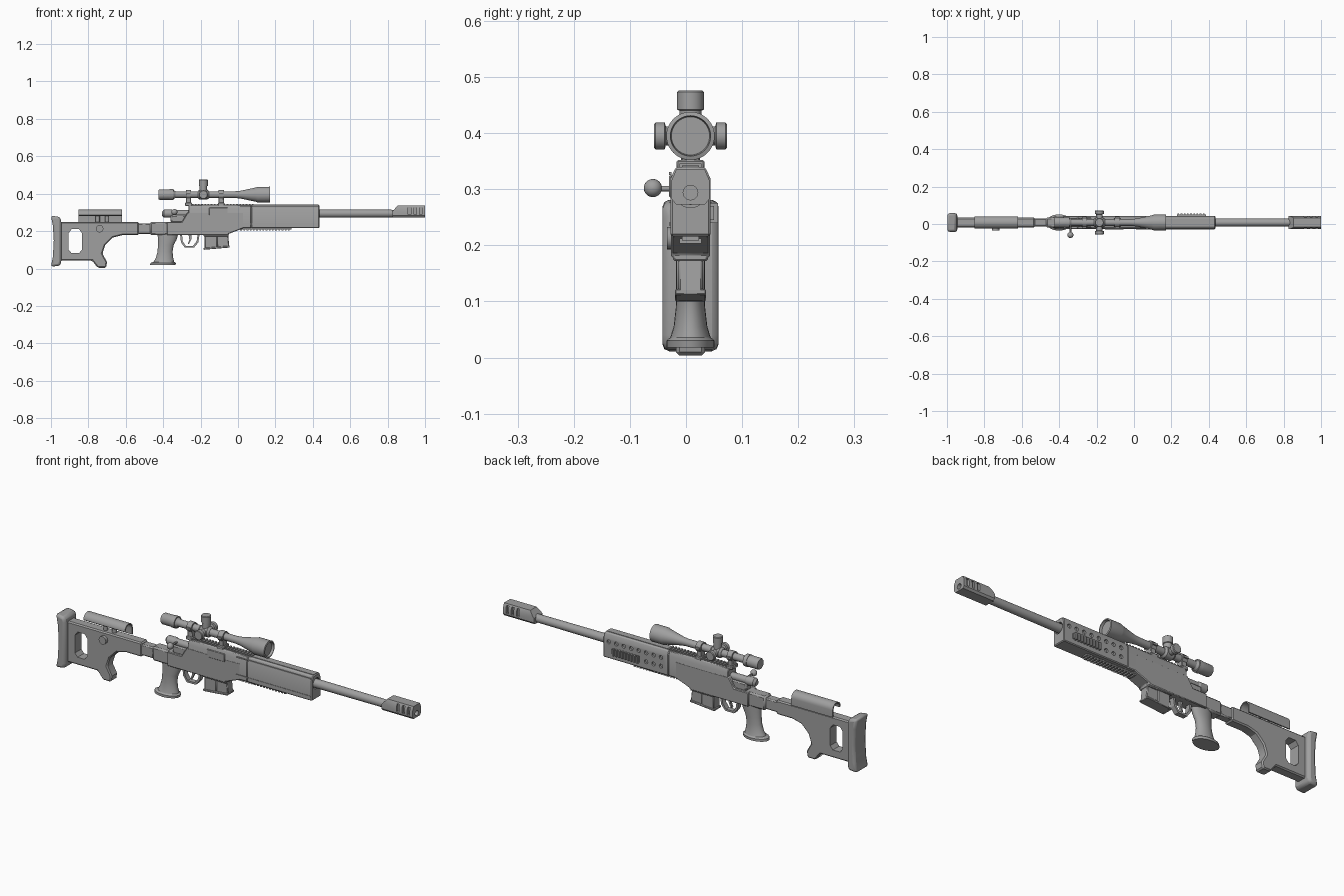
import bpy, bmesh, math
from mathutils import Matrix, Vector

if "Cube" in bpy.data.objects:
    bpy.data.objects.remove(bpy.data.objects["Cube"], do_unlink=True)

MID = 0.008      # y of the centre plane
BORE = 0.294     # z of the barrel axis
SIGHT = 0.395    # z of the scope axis

grey = bpy.data.materials.new("gunmetal grey")
grey.use_nodes = True
grey.diffuse_color = (0.35, 0.35, 0.35, 1)
grey.node_tree.nodes["Principled BSDF"].inputs["Base Color"].default_value = grey.diffuse_color
parts = []


def finish(name, bm, bevel=0.0, segments=1):
    bmesh.ops.recalc_face_normals(bm, faces=bm.faces)
    mesh = bpy.data.meshes.new(name)
    bm.to_mesh(mesh)
    bm.free()
    mesh.materials.append(grey)
    obj = bpy.data.objects.new(name, mesh)
    bpy.context.collection.objects.link(obj)
    parts.append(obj)
    if bevel:
        mod = obj.modifiers.new("Bevel", 'BEVEL')
        mod.width, mod.segments = bevel, segments
        mod.limit_method, mod.angle_limit = 'ANGLE', math.radians(40)
    return obj


def skin(name, rings, bevel=0.0, segments=1):
    """Join matching rings of points into a capped solid."""
    bm = bmesh.new()
    loops = [[bm.verts.new(p) for p in ring] for ring in rings]
    for a, b in zip(loops, loops[1:]):
        for i in range(len(a)):
            j = (i + 1) % len(a)
            bm.faces.new((a[i], a[j], b[j], b[i]))
    bm.faces.new(loops[0])
    bm.faces.new(loops[-1])
    return finish(name, bm, bevel, segments)


def side_shape(name, outline, width, bevel=0.0, y=MID, segments=1):
    """Extrude an (x, z) outline across y."""
    return skin(name, [[(x, y + s * width / 2, z) for x, z in outline] for s in (-1, 1)], bevel, segments)


def long_shape(name, outline, start, end, bevel=0.0):
    """Extrude a (y, z) outline along x; y is measured from the centre plane."""
    return skin(name, [[(x, MID + y, z) for y, z in outline] for x in (start, end)], bevel)


def box(name, x0, x1, z0, z1, width, y=MID, bevel=0.0):
    return side_shape(name, [(x0, z0), (x1, z0), (x1, z1), (x0, z1)], width, bevel, y)


def lathe(name, profile, origin, axis='X', sides=32):
    """Turn (distance, radius) points round an axis through origin."""
    turn = {'X': Matrix.Identity(3), 'Y': Matrix.Rotation(math.pi / 2, 3, 'Z'),
            'Z': Matrix.Rotation(-math.pi / 2, 3, 'Y')}[axis]
    angles = [math.tau * i / sides for i in range(sides)]
    return skin(name, [[Vector(origin) + turn @ Vector((d, r * math.cos(a), r * math.sin(a)))
                        for a in angles] for d, r in profile])


def rod(name, start, length, radius, axis='X', sides=24):
    return lathe(name, [(0, radius), (length, radius)], start, axis, sides)


def cut(target, cutters):
    """Subtract the cutters, keep the result, drop the cutters."""
    for cutter in cutters:
        mod = target.modifiers.new("Cut", 'BOOLEAN')
        mod.operation, mod.solver, mod.object = 'DIFFERENCE', 'EXACT', cutter
    graph = bpy.context.evaluated_depsgraph_get()
    mesh = bpy.data.meshes.new_from_object(target.evaluated_get(graph))
    target.modifiers.clear()
    target.data = mesh
    for cutter in cutters:
        parts.remove(cutter)
        bpy.data.objects.remove(cutter, do_unlink=True)


# Butt pad with a slightly dished back
side_shape("butt_pad", [(-1, .283), (-.95, .275), (-.945, .25), (-.945, .04), (-.95, .015),
                        (-1, .01), (-.99, .06), (-.985, .15), (-.99, .23)], .1, .012, segments=2)

# Stock with a thumb opening
stock = side_shape("stock", [(-.95, .25), (-.53, .25), (-.53, .178), (-.62, .178), (-.67, .165), (-.71, .125),
                             (-.725, .08), (-.70, .035), (-.705, .004), (-.75, .004), (-.78, .042),
                             (-.95, .042)], .052, .006)
cut(stock, [side_shape("opening", [(-.89, .21), (-.85, .21), (-.835, .19), (-.835, .1), (-.85, .082),
                                   (-.89, .082), (-.905, .1), (-.905, .19)], .3)])
rod("stock_knob", (-.74, MID - .042, .213), .03, .02, 'Y')

# Cheek rest: a thin arched shell on two posts
arch = [(.032 * math.cos(a), .285 + .03 * math.sin(a)) for a in [math.pi * i / 12 for i in range(13)]]
inner = [(y * .82, z - .005) for y, z in reversed(arch)]
long_shape("cheek_rest", [(.032, .25)] + arch + inner + [(.026, .25)], -.853, -.62)
for x in (-.75, -.7):
    rod("cheek_post", (x, MID, .24), .07, .011, 'Z')

# Stock link and rear tube
box("stock_link", -.54, -.465, .185, .242, .044, bevel=.006)
box("rear_block", -.47, -.36, .178, .25, .056, bevel=.008)

# Lower chassis, holding the trigger and magazine
side_shape("chassis", [(-.38, .178), (-.38, .25), (-.3, .25), (-.27, .3), (.03, .3), (.03, .216),
                       (-.05, .185), (-.05, .178)], .07, .006)

# Faceted receiver and fore-end
facets = [(-.036, .216), (.036, .216), (.036, .318), (.026, .34), (-.026, .34), (-.036, .318)]
long_shape("receiver", [(y * .95, z) for y, z in facets], -.265, .07, .003)
fore_end = long_shape("fore_end", facets, .07, .435, .004)
back = MID + .026
cutters = [rod("bore", (.41, MID, BORE), .1, .027)]
cutters += [rod("vent", (.11 + .042 * i, back, .3), .05, .01, 'Y', 16) for i in range(8)]
cutters += [rod("vent", (.11 + .042 * i, back, .255), .05, .01, 'Y', 16) for i in range(3)]
cut(fore_end, cutters)
for z in (.235, .325):
    box("fore_end_strip", .01, .43, z, z + .006, .004, MID - .036)
box("ejection_port", -.155, -.055, .285, .325, .006, MID - .035, .002)

# Ribbed rails: side, underneath and on top
box("side_rail", .23, .385, .245, .27, .008, MID + .038)
for i in range(9):
    box("side_rail_rib", .232 + i * .017, .241 + i * .017, .24, .275, .014, MID + .042)
box("under_rail", .01, .285, .209, .22, .03)
for i in range(16):
    box("under_rail_rib", .012 + i * .017, .021 + i * .017, .203, .212, .04)
box("top_rail", -.25, .43, .335, .342, .03)
for i in range(20):
    box("top_rail_rib", -.248 + i * .017, -.239 + i * .017, .338, .346, .04)

# Bolt and its handle
rod("bolt_body", (-.36, MID, BORE), .12, .018)
lathe("bolt_shroud", [(0, .012), (.01, .022), (.05, .022), (.06, .016)], (-.405, MID, BORE))
box("bolt_bridge", -.36, -.26, .245, .285, .045, bevel=.006)
rod("bolt_handle", (-.34, -.055, .301), .06, .005, 'Y', 12)
ball = [(-.016 * math.cos(a), .016 * math.sin(a) + .0002) for a in [math.pi * i / 12 for i in range(13)]]
lathe("bolt_knob", ball, (-.34, -.059, .302), sides=24)

# Pistol grip: stacked ovals (height, centre, half length, half width)
ovals = [(.185, -.375, .055, .026), (.155, -.378, .05, .026), (.125, -.386, .042, .025), (.09, -.39, .04, .026),
         (.055, -.393, .047, .03), (.036, -.396, .055, .036), (.03, -.4, .068, .043), (.018, -.402, .068, .043)]
turns = [math.tau * i / 24 for i in range(24)]
skin("pistol_grip", [[(c + l * math.cos(a), MID + w * math.sin(a), z) for a in turns] for z, c, l, w in ovals])

# Trigger guard and trigger
guard = [(-.31, .185), (-.305, .14), (-.285, .112), (-.235, .112), (-.212, .14), (-.205, .185)]
hollow = [(-.258 + (x + .258) * .8, .185 + (z - .185) * .87) for x, z in reversed(guard)]
side_shape("trigger_guard", guard + hollow, .026)
side_shape("trigger", [(-.265, .185), (-.248, .185), (-.25, .155), (-.262, .13), (-.268, .132), (-.26, .155)], .012)

# Magazine in two stepped sections with ribs
side_shape("magazine_rear", [(-.178, .2), (-.11, .2), (-.11, .108), (-.178, .1)], .05, .004)
side_shape("magazine_front", [(-.112, .2), (-.055, .2), (-.046, .115), (-.112, .107)], .044, .004)
side_shape("magazine_floor", [(-.184, .1), (-.184, .11), (-.046, .122), (-.046, .112)], .056, .002)
box("magazine_well", -.185, -.05, .172, .19, .062, bevel=.003)

# Barrel and muzzle brake
lathe("barrel", [(0, .022), (.25, .021), (.6, .0195)], (.38, MID, BORE))
brake = long_shape("muzzle_brake", [(-.026, .273), (.026, .273), (.034, .283), (.034, .315), (.025, .336),
                                    (-.025, .336), (-.034, .315), (-.034, .283)], .826, 1)
cutters = [side_shape("slope", [(.8, .305), (.826, .305), (.86, .345), (.8, .36)], .2),
           rod("muzzle_hole", (.975, MID, BORE), .05, .013)]
for x in (.91, .94, .97):
    for side in (-1, 1):
        cutters.append(box("port", x, x + .014, .29, .328, .03, MID + side * .036))
cut(brake, cutters)

# Scope: tube, rings, mounts and turrets
lathe("scope_tube", [(0, .025), (.006, .028), (.075, .028), (.09, .018), (.41, .018), (.44, .021), (.52, .038),
                     (.53, .042), (.59, .042), (.595, .043), (.597, .036), (.585, .034)],
      (-.425, MID, SIGHT), sides=40)
rod("eyepiece_ring", (-.365, MID, SIGHT), .02, .03)
for x in (-.265, -.09):
    rod("scope_ring", (x - .014, MID, SIGHT), .028, .025)
    box("scope_mount", x - .014, x + .014, .338, .38, .034, bevel=.003)
    box("mount_clamp", x - .018, x + .018, .335, .352, .05, bevel=.003)
    for side in (-1, 1):
        box("ring_flange", x - .012, x + .012, SIGHT - .005, SIGHT + .005, .01, MID + side * .027)
lathe("turret_hub", [(0, .019), (.01, .027), (.05, .027), (.06, .019)], (-.215, MID, SIGHT))
turret = [(0, .017), (.044, .017), (.046, .024), (.062, .024), (.065, .021)]
lathe("windage_turrets", [(-d, r) for d, r in reversed(turret)] + turret, (-.185, MID, SIGHT), 'Y', 16)
lathe("elevation_turret", [(0, .02), (.045, .02), (.047, .024), (.078, .024), (.081, .021)],
      (-.185, MID, SIGHT), 'Z', 16)

# Smooth the round parts, keep edges sharp
bpy.ops.object.select_all(action='DESELECT')
for obj in parts:
    obj.select_set(True)
bpy.context.view_layer.objects.active = parts[0]
bpy.ops.object.shade_smooth_by_angle(angle=math.radians(30))
